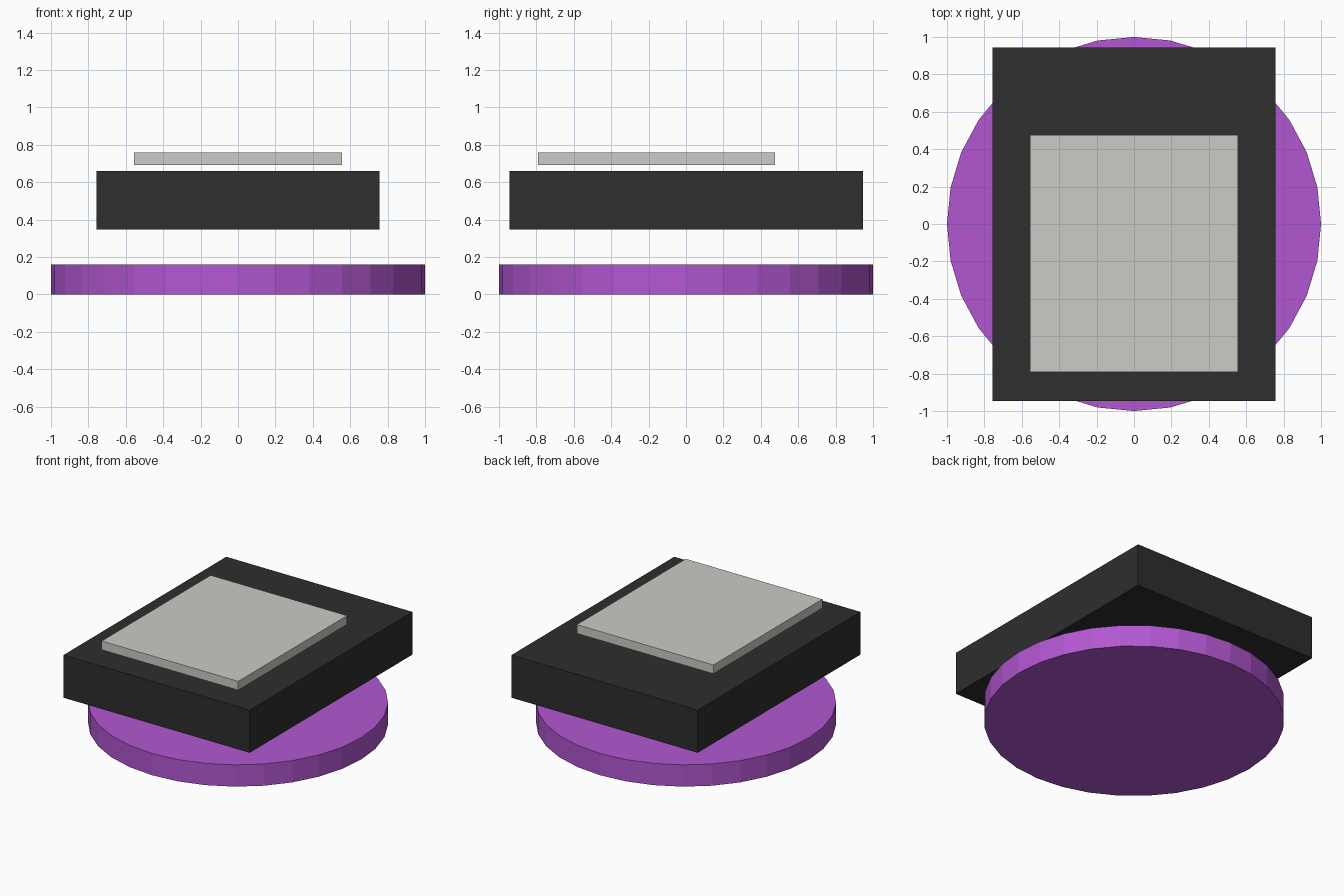
import bpy

if "Cube" in bpy.data.objects:
    bpy.data.objects.remove(bpy.data.objects["Cube"])


def material(name, rgb):
    # sRGB 0-255 to linear
    m = bpy.data.materials.new(name)
    lin = [((c / 255 + 0.055) / 1.055) ** 2.4 for c in rgb]
    m.diffuse_color = (*lin, 1)
    m.use_nodes = True
    m.node_tree.nodes["Principled BSDF"].inputs["Base Color"].default_value = m.diffuse_color
    return m


def box(name, lo, hi, mat):
    bpy.ops.mesh.primitive_cube_add(size=1, location=[(a + b) / 2 for a, b in zip(lo, hi)])
    ob = bpy.context.object
    ob.name = name
    ob.scale = [b - a for a, b in zip(lo, hi)]
    bpy.ops.object.transform_apply(location=False, rotation=False, scale=True)
    ob.data.materials.append(mat)


purple = material("purple", (178, 87, 209))
black = material("charcoal", (46, 46, 46))
grey = material("warm light grey", (204, 203, 198))

# Round base disc
bpy.ops.mesh.primitive_cylinder_add(vertices=32, radius=1, depth=0.16, location=(0, 0, 0.08))
base = bpy.context.object
base.name = "base_disc"
base.data.materials.append(purple)

# Floating slab and the plate hovering just above it
box("slab", (-0.757, -0.945, 0.346), (0.757, 0.945, 0.66), black)
box("top_plate", (-0.555, -0.79, 0.693), (0.555, 0.475, 0.758), grey)
